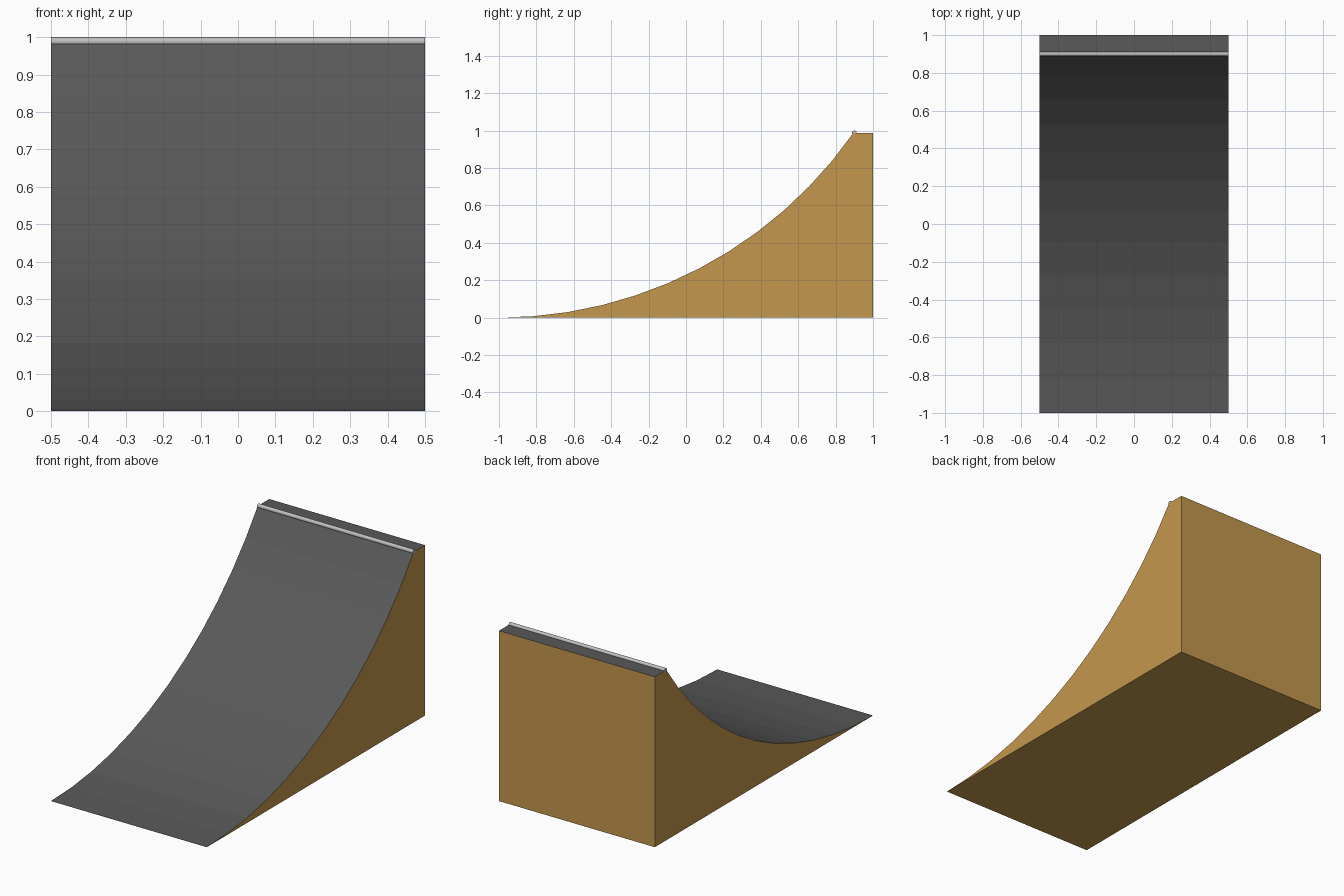
import bpy
import bmesh
import math

cube = bpy.data.objects.get("Cube")
if cube:
    bpy.data.objects.remove(cube, do_unlink=True)

HALF_WIDTH = 0.5
DECK_Z = 0.988
LIP_Y = 0.895
STEPS = 12


def make_material(name, color):
    mat = bpy.data.materials.new(name)
    mat.use_nodes = True
    mat.diffuse_color = color
    mat.node_tree.nodes["Principled BSDF"].inputs["Base Color"].default_value = color
    return mat


wood = make_material("plywood", (0.55, 0.31, 0.075, 1))
surface = make_material("dark_grey_surface", (0.1, 0.1, 0.1, 1))
steel = make_material("steel", (0.52, 0.52, 0.52, 1))

# Side profile: circular transition tangent to the ground, then the flat deck
run = LIP_Y + 1
radius = (run ** 2 + DECK_Z ** 2) / (2 * DECK_Z)
sweep = math.asin(run / radius)
angles = [sweep * i / STEPS for i in range(STEPS + 1)]
profile = [(radius * math.sin(a) - 1, radius * (1 - math.cos(a))) for a in angles]
profile += [(1, DECK_Z), (1, 0)]

# Ramp body: the profile extruded across the width
bm = bmesh.new()
side = bm.faces.new([bm.verts.new((-HALF_WIDTH, y, z)) for y, z in profile])
extruded = bmesh.ops.extrude_face_region(bm, geom=[side], use_keep_orig=True)
moved = [v for v in extruded["geom"] if isinstance(v, bmesh.types.BMVert)]
bmesh.ops.translate(bm, verts=moved, vec=(2 * HALF_WIDTH, 0, 0))
bmesh.ops.recalc_face_normals(bm, faces=bm.faces)

# Riding surface and deck face upward; everything else is wood
for face in bm.faces:
    face.material_index = 1 if face.normal.z > 0.1 else 0
mesh = bpy.data.meshes.new("ramp_body")
bm.to_mesh(mesh)
bm.free()
mesh.materials.append(wood)
mesh.materials.append(surface)
body = bpy.data.objects.new("ramp_body", mesh)
bpy.context.collection.objects.link(body)

# Steel coping pipe along the lip
bpy.ops.mesh.primitive_cylinder_add(
    vertices=16, radius=0.012, depth=2 * HALF_WIDTH,
    location=(0, 0.9, DECK_Z), rotation=(0, math.pi / 2, 0))
coping = bpy.context.object
coping.name = "coping_pipe"
coping.data.materials.append(steel)
bpy.ops.object.shade_smooth_by_angle()
